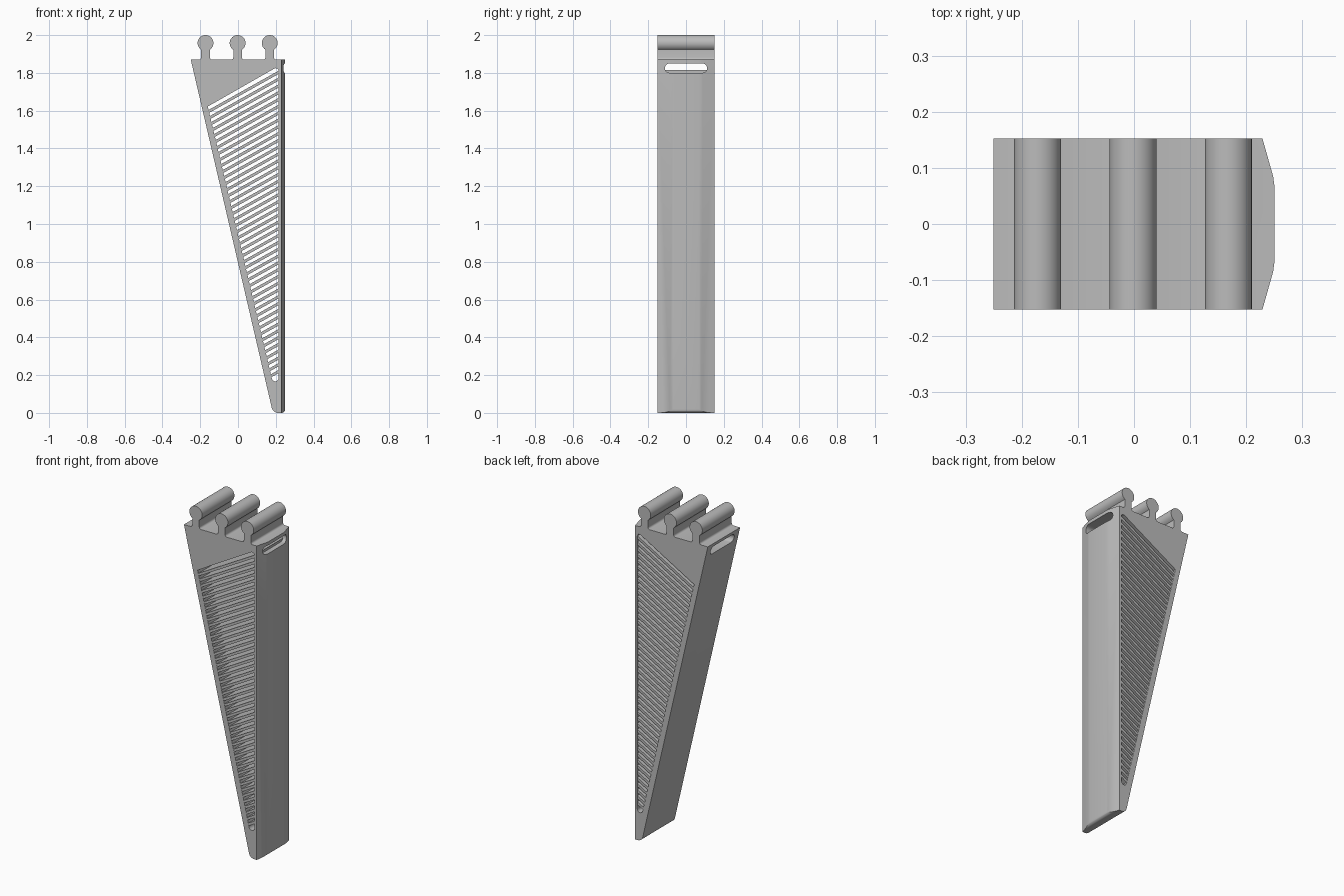
import bpy, bmesh, math

cube = bpy.data.objects.get("Cube")
if cube:
    bpy.data.objects.remove(cube, do_unlink=True)

HALF = 0.152          # half depth of the whole body
SLOPE = 0.56          # rise of the slats
PITCH = 0.036         # vertical distance between slats
SLAT = 0.017          # vertical thickness of a slat

grey = bpy.data.materials.new("plain grey")
grey.use_nodes = True
colour = (0.5, 0.5, 0.5, 1)
grey.diffuse_color = colour
grey.node_tree.nodes["Principled BSDF"].inputs["Base Color"].default_value = colour


def arc(cx, cy, r, start, end, n=8):
    angles = [math.radians(start + (end - start) * i / n) for i in range(n + 1)]
    return [(cx + r * math.cos(a), cy + r * math.sin(a)) for a in angles]


def prism(name, outlines, axis, low, high):
    """Extrude closed 2D outlines along one axis into a single object."""
    place = {"x": lambda p, d: (d, p[0], p[1]),
             "y": lambda p, d: (p[0], d, p[1]),
             "z": lambda p, d: (p[0], p[1], d)}[axis]
    bm = bmesh.new()
    for outline in outlines:
        face = bm.faces.new([bm.verts.new(place(p, low)) for p in outline])
        top = bmesh.ops.extrude_face_region(bm, geom=[face])["geom"]
        for v in top:
            if isinstance(v, bmesh.types.BMVert):
                v.co["xyz".index(axis)] = high
    bmesh.ops.recalc_face_normals(bm, faces=bm.faces)
    mesh = bpy.data.meshes.new(name)
    bm.to_mesh(mesh)
    bm.free()
    mesh.materials.append(grey)
    obj = bpy.data.objects.new(name, mesh)
    bpy.context.collection.objects.link(obj)
    return obj


def boolean(target, cutter, operation):
    mod = target.modifiers.new(cutter.name, "BOOLEAN")
    mod.operation, mod.solver, mod.object = operation, "EXACT", cutter
    bpy.context.view_layer.objects.active = target
    bpy.ops.object.modifier_apply(modifier=mod.name)
    bpy.data.objects.remove(cutter, do_unlink=True)


def smooth(obj):
    bpy.ops.object.select_all(action="DESELECT")
    obj.select_set(True)
    bpy.context.view_layer.objects.active = obj
    bpy.ops.object.shade_smooth_by_angle(angle=math.radians(30))


# Side outline: wedge with rounded foot and three clips along the top
outline = [(-0.25, 1.87)]
outline += arc(0.212, 0.034, 0.034, 193, 270)
outline += arc(0.23, 0.02, 0.02, 270, 360)
outline.append((0.25, 1.87))
stem, fillet, radius, centre = 0.023, 0.012, 0.042, 1.958
spread = math.degrees(math.asin(stem / radius))
for x in (0.168, -0.002, -0.172):
    outline += arc(x + stem + fillet, 1.87 + fillet, fillet, 270, 180, 4)
    outline += arc(x, centre, radius, -90 + spread, 270 - spread, 28)
    outline += arc(x - stem - fillet, 1.87 + fillet, fillet, 0, -90, 4)
body = prism("wedge_body", [outline], "y", -HALF, HALF)

# Plan outline narrows the outer wall at its two long edges
plan = [(-0.3, -HALF - 0.01), (0.229, -HALF - 0.01), (0.229, -HALF), (0.248, -0.085),
        (0.25, -0.07)]
plan += [(x, -y) for x, y in reversed(plan)]
boolean(body, prism("edge_taper", [plan], "z", -0.1, 2.1), "INTERSECT")

# Tall opening through the depth
opening = [(-0.16, 1.622)] + arc(0.197, 0.185, 0.018, 193, 360)
opening += arc(0.2, 1.81, 0.015, 0, 119, 5)
boolean(body, prism("opening_cutter", [opening], "y", -0.3, 0.3), "DIFFERENCE")

# Hand slot through the top
slot = arc(0.087, 1.825, 0.025, -90, 90) + arc(-0.087, 1.825, 0.025, 90, 270)
boolean(body, prism("slot_cutter", [slot], "x", -0.4, 0.4), "DIFFERENCE")
smooth(body)


# Sloping slats that fill the opening
def left_end(c):
    k = -0.237
    return (-0.168 + k * (c - 1.622)) / (1 - k * SLOPE)


slats = []
right = 0.22
c = 1.674
while c + SLOPE * right > 0.2:
    low, high = left_end(c), left_end(c + SLAT)
    slats.append([(low, c + SLOPE * low), (right, c + SLOPE * right),
                  (right, c + SLAT + SLOPE * right), (high, c + SLAT + SLOPE * high)])
    c -= PITCH
prism("slats", slats, "y", -HALF + 0.001, HALF - 0.001)
